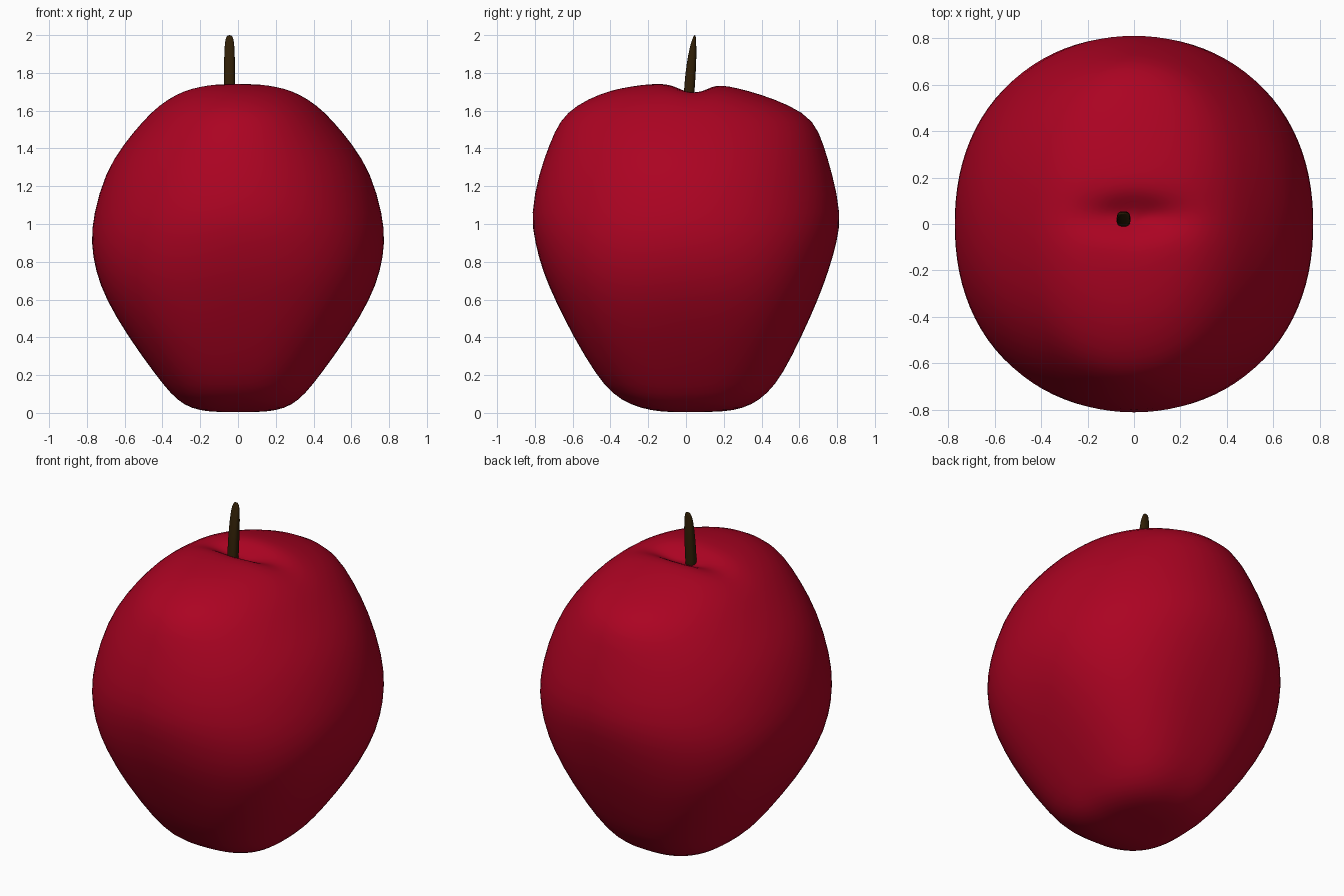
import bpy, bmesh, math

if "Cube" in bpy.data.objects:
    bpy.data.objects.remove(bpy.data.objects["Cube"])


def material(name, color):
    m = bpy.data.materials.new(name)
    m.diffuse_color = color
    m.use_nodes = True
    m.node_tree.nodes["Principled BSDF"].inputs["Base Color"].default_value = m.diffuse_color
    return m


def loft(name, rings, mat, levels):
    """Skin a stack of closed rings, cap both ends, smooth it."""
    bm = bmesh.new()
    loops = [[bm.verts.new(p) for p in ring] for ring in rings]
    n = len(loops[0])
    for a, b in zip(loops, loops[1:]):
        for i in range(n):
            j = (i + 1) % n
            bm.faces.new((a[i], a[j], b[j], b[i]))
    bm.faces.new(loops[0][::-1])
    bm.faces.new(loops[-1])
    bmesh.ops.recalc_face_normals(bm, faces=bm.faces)
    me = bpy.data.meshes.new(name)
    bm.to_mesh(me)
    bm.free()
    for p in me.polygons:
        p.use_smooth = True
    me.materials.append(mat)
    ob = bpy.data.objects.new(name, me)
    bpy.context.collection.objects.link(ob)
    sub = ob.modifiers.new("smooth", "SUBSURF")
    sub.levels = sub.render_levels = levels
    return ob


def superellipse(a, power):
    """Point on a unit circle bulged towards a square by the power."""
    c, s = math.cos(a), math.sin(a)
    k = (abs(c) ** power + abs(s) ** power) ** (-1 / power)
    return c * k, s * k


# Apple body: height, half width in x, front and back half depth in y
PROFILE = [
    (0.005, 0.03, 0.03, 0.03), (0.005, 0.12, 0.10, 0.15),
    (0.012, 0.20, 0.18, 0.25), (0.04, 0.285, 0.29, 0.345),
    (0.10, 0.355, 0.39, 0.43), (0.20, 0.435, 0.475, 0.51),
    (0.40, 0.58, 0.595, 0.61), (0.60, 0.70, 0.695, 0.70),
    (0.75, 0.755, 0.76, 0.755), (0.90, 0.78, 0.80, 0.80),
    (1.05, 0.768, 0.825, 0.825), (1.27, 0.705, 0.78, 0.775),
    (1.42, 0.61, 0.725, 0.73), (1.55, 0.50, 0.67, 0.68),
    (1.63, 0.42, 0.58, 0.55), (1.69, 0.33, 0.455, 0.385),
    (1.72, 0.255, 0.345, 0.27), (1.737, 0.18, 0.23, 0.19),
    (1.742, 0.13, 0.16, 0.14), (1.745, 0.08, 0.10, 0.10),
    (1.745, 0.04, 0.05, 0.05), (1.745, 0.01, 0.01, 0.01),
]
SEG = 48


def body_ring(z, rx, front, back):
    # lower part is squarer, fading to an ellipse at the widest height
    power = 2.03 + 0.6 * min(1, max(0, (1.1 - z) / 0.7))
    ring = []
    for i in range(SEG):
        c, s = superellipse(2 * math.pi * i / SEG, power)
        x, y = rx * c, s * (back if s > 0 else front)
        # stem hollow, wider across than deep
        dip = 0.075 * math.exp(-(x / 0.23) ** 2 - ((y - 0.035) / 0.08) ** 2) if z > 1.5 else 0
        ring.append((x, y, z - dip))
    return ring


loft("apple_body", [body_ring(*p) for p in PROFILE],
     material("red_skin", (0.41, 0.001, 0.016, 1)), 1)

# Stem: height, centre y, half width x, half depth y
STEM = [
    (1.62, 0.012, 0.030, 0.028), (1.70, 0.017, 0.030, 0.028),
    (1.80, 0.024, 0.030, 0.028), (1.90, 0.034, 0.028, 0.022),
    (1.96, 0.040, 0.025, 0.014), (1.99, 0.045, 0.018, 0.007),
    (2.0, 0.047, 0.008, 0.003),
]


def stem_ring(z, cy, hx, hy):
    pts = [superellipse(2 * math.pi * i / 12, 4) for i in range(12)]
    return [(-0.045 + hx * c, cy + hy * s, z) for c, s in pts]


loft("stem", [stem_ring(*p) for p in STEM],
     material("brown_stem", (0.03, 0.014, 0.002, 1)), 1)
